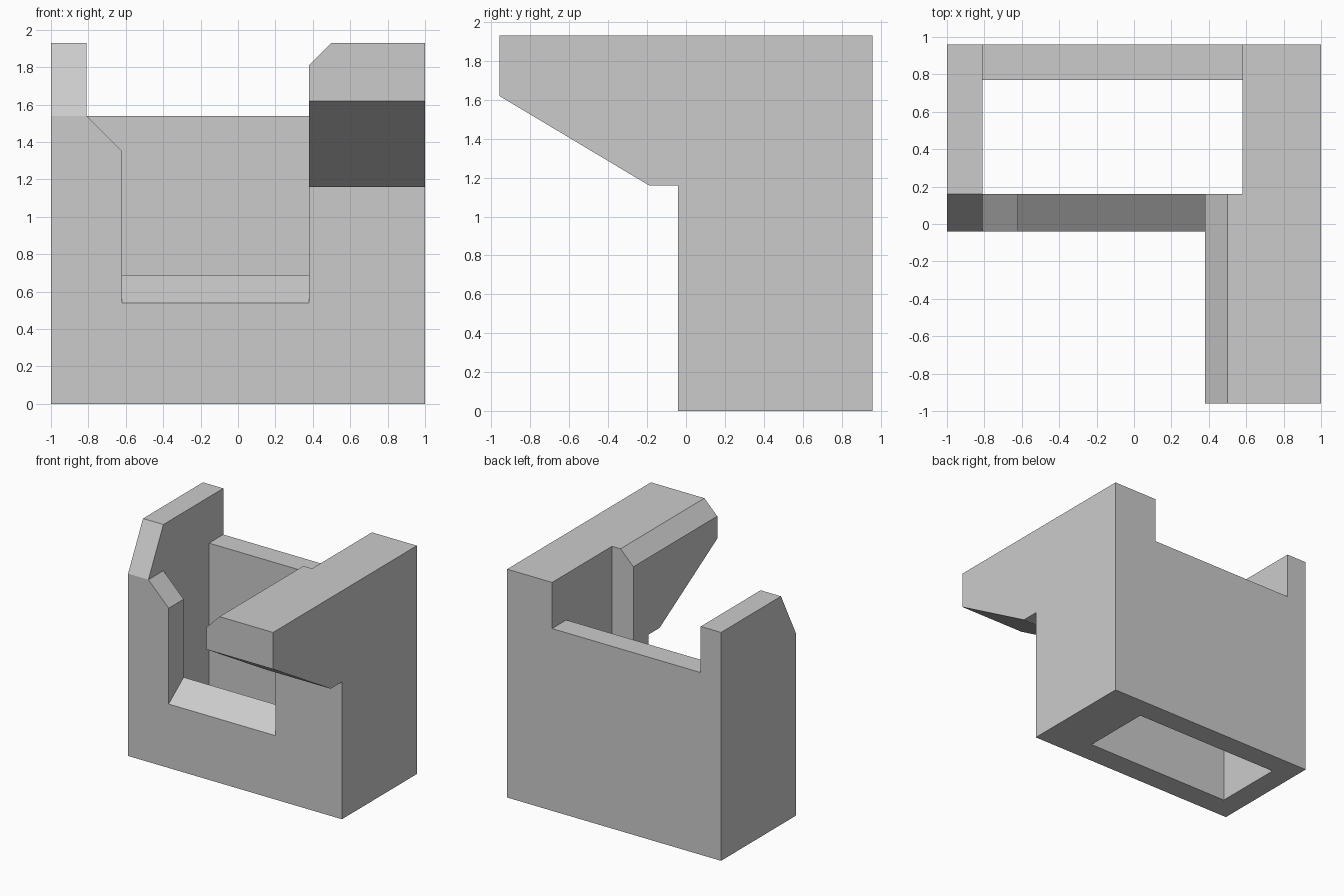
import bpy
import bmesh
from mathutils import Vector

cube = bpy.data.objects.get("Cube")
if cube:
    bpy.data.objects.remove(cube, do_unlink=True)

# Single material
grey = bpy.data.materials.new("light grey")
grey.use_nodes = True
colour = (0.6, 0.6, 0.6, 1.0)
grey.diffuse_color = colour
grey.node_tree.nodes["Principled BSDF"].inputs["Base Color"].default_value = colour


def prism(name, profile, axis, start, end):
    """Extrude a (y, z) profile along x, or an (x, z) profile along y."""
    bm = bmesh.new()
    if axis == "x":
        points = [(start, a, b) for a, b in profile]
        shift = Vector((end - start, 0, 0))
    else:
        points = [(a, start, b) for a, b in profile]
        shift = Vector((0, end - start, 0))
    face = bm.faces.new([bm.verts.new(p) for p in points])
    extruded = bmesh.ops.extrude_face_region(bm, geom=[face], use_keep_orig=True)
    moved = [g for g in extruded["geom"] if isinstance(g, bmesh.types.BMVert)]
    bmesh.ops.translate(bm, verts=moved, vec=shift)
    bmesh.ops.recalc_face_normals(bm, faces=bm.faces)
    mesh = bpy.data.meshes.new(name)
    bm.to_mesh(mesh)
    bm.free()
    mesh.materials.append(grey)
    obj = bpy.data.objects.new(name, mesh)
    bpy.context.collection.objects.link(obj)
    return obj


def block(name, x, y, z):
    return prism(name, [(y[0], z[0]), (y[1], z[0]), (y[1], z[1]), (y[0], z[1])],
                 "x", x[0], x[1])


# Key dimensions
FRONT, BACK, TOP = -0.04, 0.96, 1.93
INNER_FRONT, INNER_BACK = 0.16, 0.77
ABOVE, BEYOND = 3, 2

# Body and overhanging arm share one side profile
body = prism("body", [(FRONT, 0), (BACK, 0), (BACK, TOP), (-0.96, TOP),
                      (-0.96, 1.62), (-0.19, 1.16), (FRONT, 1.16)], "x", -1, 1)

cutters = [
    # Free space beside the arm
    block("arm_side_cutter", (-BEYOND, 0.38), (-BEYOND, FRONT), (-1, ABOVE)),
    # Open shaft through the middle
    block("shaft_cutter", (-0.81, 0.58), (INNER_FRONT, INNER_BACK), (-1, ABOVE)),
    # Lower rim of the back wall
    block("back_rim_cutter", (-0.81, 0.58), (0.5, BEYOND), (1.54, ABOVE)),
    # Front window with a sloping sill
    prism("sill_cutter", [(-BEYOND, 0.54), (FRONT, 0.54), (INNER_FRONT, 0.69),
                          (0.3, 0.69), (0.3, ABOVE), (-BEYOND, ABOVE)],
          "x", -0.62, 0.38),
    # Slanted window shoulder and the bevel along the arm
    prism("shoulder_cutter", [(-0.81, 1.54), (-0.62, 1.35), (0.38, 1.35),
                              (0.38, 1.81), (0.6, 2.03), (0.6, ABOVE),
                              (-0.81, ABOVE)], "y", -BEYOND, 0.3),
    # Sloped front end of the side wall
    prism("wall_slope_cutter", [(-BEYOND, 1.54), (FRONT, 1.54), (INNER_FRONT, TOP),
                                (INNER_FRONT, ABOVE), (-BEYOND, ABOVE)],
          "x", -BEYOND, -0.7),
]

# Carve the body
for cutter in cutters:
    cut = body.modifiers.new(cutter.name, "BOOLEAN")
    cut.operation = "DIFFERENCE"
    cut.solver = "EXACT"
    cut.object = cutter
    cutter.hide_render = True

bpy.context.view_layer.update()
evaluated = body.evaluated_get(bpy.context.evaluated_depsgraph_get())
carved = bpy.data.meshes.new_from_object(evaluated)
body.modifiers.clear()
body.data = carved
for cutter in cutters:
    bpy.data.objects.remove(cutter, do_unlink=True)
